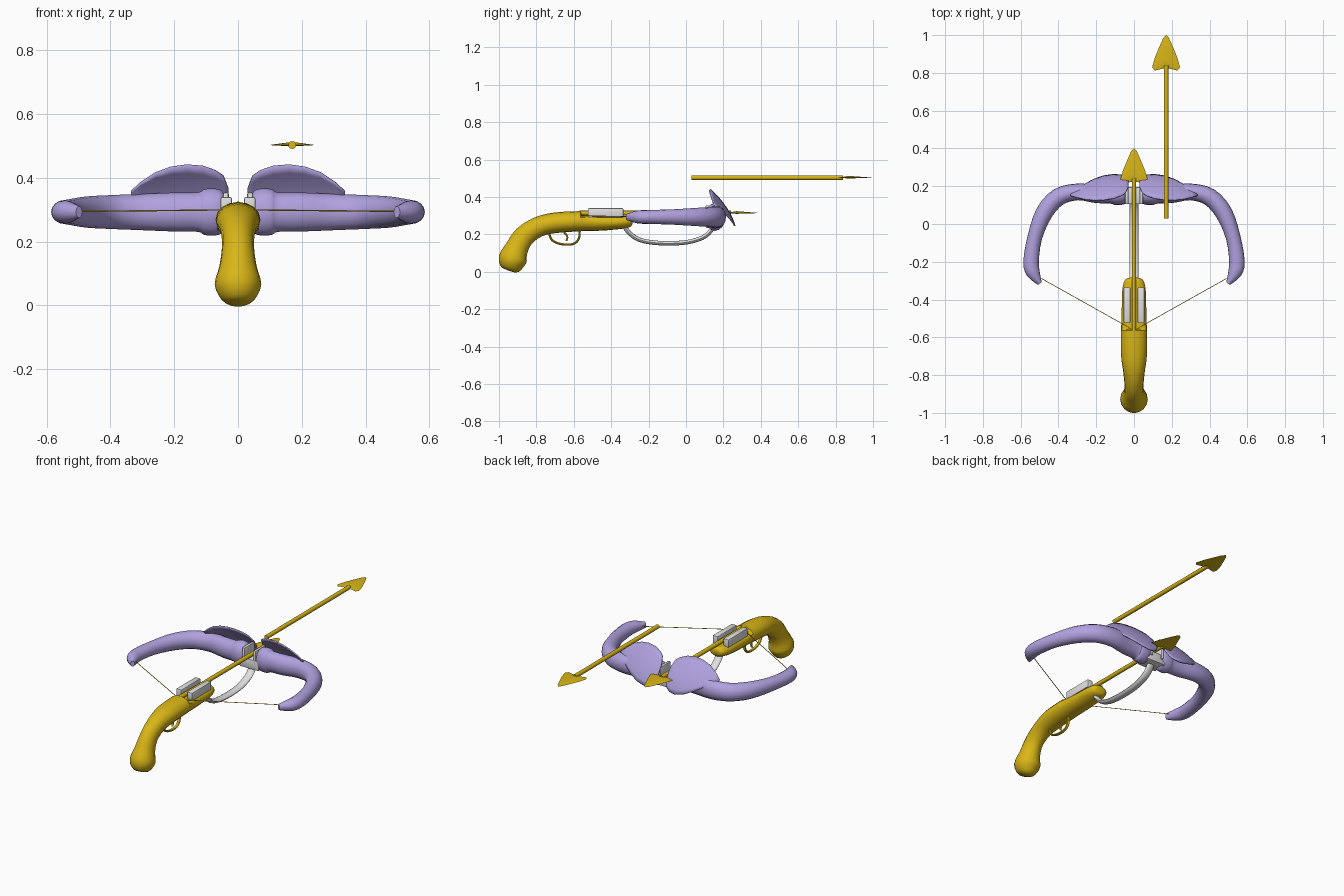
import bpy, bmesh, math
from mathutils import Vector

old = bpy.data.objects.get("Cube")
if old:
    bpy.data.objects.remove(old, do_unlink=True)


def material(name, rgb):
    m = bpy.data.materials.new(name)
    m.use_nodes = True
    m.diffuse_color = (*rgb, 1)
    m.node_tree.nodes["Principled BSDF"].inputs["Base Color"].default_value = (*rgb, 1)
    return m


GOLD = material("gold", (0.70, 0.47, 0.008))
LILAC = material("lilac", (0.44, 0.36, 0.74))
METAL = material("pale grey", (0.75, 0.75, 0.75))
X, Z = Vector((1, 0, 0)), Vector((0, 0, 1))


def finish(name, bm, mat, smooth=True):
    bmesh.ops.recalc_face_normals(bm, faces=bm.faces)
    me = bpy.data.meshes.new(name)
    bm.to_mesh(me)
    bm.free()
    me.materials.append(mat)
    ob = bpy.data.objects.new(name, me)
    bpy.context.collection.objects.link(ob)
    if smooth:
        bpy.ops.object.select_all(action="DESELECT")
        ob.select_set(True)
        bpy.context.view_layer.objects.active = ob
        bpy.ops.object.shade_smooth_by_angle(angle=math.radians(40))
    return ob


def refine(rows, steps):
    """Catmull-Rom interpolation of station rows."""
    out = []
    for i in range(len(rows) - 1):
        a, b, c, d = (rows[min(max(i + k, 0), len(rows) - 1)] for k in (-1, 0, 1, 2))
        for s in range(steps):
            t = s / steps
            out.append([0.5 * (2 * q + (r - p) * t + (2 * p - 5 * q + 4 * r - w) * t * t
                               + (3 * q - p - 3 * r + w) * t ** 3)
                        for p, q, r, w in zip(a, b, c, d)])
    return out + [list(rows[-1])]


def sweep(name, rows, side, mat, steps=3, sides=16, shape=None):
    """Elliptical tube; each row is x, y, z, radius along side, radius across."""
    rows = refine(rows, steps)
    pts = [Vector(r[:3]) for r in rows]
    bm = bmesh.new()
    rings = []
    for i, r in enumerate(rows):
        tangent = pts[min(i + 1, len(pts) - 1)] - pts[max(i - 1, 0)]
        across = tangent.cross(side).normalized()
        ring = []
        for k in range(sides):
            a = math.tau * k / sides
            co = pts[i] + side * (r[3] * math.cos(a)) + across * (r[4] * math.sin(a))
            ring.append(bm.verts.new(shape(co) if shape else co))
        rings.append(ring)
    for lo, hi in zip(rings, rings[1:]):
        for k in range(sides):
            n = (k + 1) % sides
            bm.faces.new((lo[k], lo[n], hi[n], hi[k]))
    bm.faces.new(rings[0])
    bm.faces.new(rings[-1])
    return finish(name, bm, mat)


def box(name, center, size, mat, bevel=0.006):
    bm = bmesh.new()
    bmesh.ops.create_cube(bm, size=1)
    for v in bm.verts:
        v.co = Vector([c + p * s for c, p, s in zip(center, v.co, size)])
    bmesh.ops.bevel(bm, geom=bm.edges[:], offset=bevel, segments=2, affect="EDGES", profile=0.5)
    return finish(name, bm, mat)


# Curved pistol grip with a flat ledge in front of the hump
def ledge(co):
    if co.y > -0.56:
        co.z = min(co.z, 0.298)
    return co


grip = [(-0.935, 0.002, 0.02, 0.02), (-0.932, 0.016, 0.05, 0.052), (-0.927, 0.065, 0.073, 0.076),
        (-0.905, 0.125, 0.058, 0.062), (-0.865, 0.19, 0.05, 0.057), (-0.79, 0.24, 0.056, 0.054),
        (-0.7, 0.262, 0.068, 0.055), (-0.575, 0.27, 0.07, 0.054), (-0.55, 0.27, 0.068, 0.053),
        (-0.45, 0.265, 0.065, 0.045), (-0.35, 0.267, 0.062, 0.038), (-0.3, 0.27, 0.05, 0.031),
        (-0.285, 0.27, 0.03, 0.015)]
sweep("grip", [(0, *g) for g in grip], X, GOLD, shape=ledge)

# Trigger and its guard
guard = [(-0.735, 0.215), (-0.715, 0.168), (-0.66, 0.147), (-0.6, 0.15), (-0.572, 0.18), (-0.57, 0.225)]
sweep("trigger_guard", [(0, *p, 0.01, 0.006) for p in guard], X, GOLD, 4, 8)
trigger = [(-0.66, 0.22), (-0.635, 0.19), (-0.64, 0.165)]
sweep("trigger", [(0, *p, 0.007, 0.005) for p in trigger], X, GOLD, 4, 8)

# Curved metal strap joining grip and bow
strap = [(-0.34, 0.265), (-0.31, 0.215), (-0.25, 0.172), (-0.15, 0.154), (-0.02, 0.155),
         (0.07, 0.175), (0.12, 0.205), (0.16, 0.26)]
sweep("strap", [(0, *p, 0.024, 0.012) for p in strap], X, METAL, 4, 12)

# Metal mount between the arms
box("bow_mount", (0, 0.15, 0.265), (0.13, 0.09, 0.06), METAL)

arm = [(0.04, 0.155, 0.045, 0.04), (0.052, 0.155, 0.068, 0.05), (0.08, 0.155, 0.074, 0.055),
       (0.108, 0.155, 0.071, 0.053), (0.125, 0.155, 0.062, 0.047), (0.2, 0.158, 0.061, 0.047),
       (0.3, 0.17, 0.057, 0.044), (0.4, 0.143, 0.053, 0.047), (0.475, 0.06, 0.049, 0.046),
       (0.525, -0.07, 0.041, 0.039), (0.545, -0.2, 0.037, 0.041), (0.533, -0.26, 0.034, 0.036),
       (0.498, -0.315, 0.018, 0.012)]
fan = [(0.03, 0.3, 0.365), (0.045, 0.268, 0.405), (0.07, 0.25, 0.422), (0.11, 0.245, 0.436),
       (0.16, 0.257, 0.44), (0.21, 0.28, 0.433), (0.26, 0.307, 0.415), (0.305, 0.332, 0.385),
       (0.335, 0.348, 0.357)]


def wing(name, s):
    """Cupped fan plate leaning back over the arm."""
    bm = bmesh.new()
    n = 8
    cols = []
    for x, low, high in fan:
        col = []
        for k in range(n + 1):
            z = low + (high - low) * k / n
            d = z - 0.25
            y = 0.26 - 0.3 * d - 2 * d * d - (x - 0.1) ** 2
            col.append(bm.verts.new((s * x, y, z)))
        cols.append(col)
    for a, b in zip(cols, cols[1:]):
        for k in range(n):
            bm.faces.new((a[k], b[k], b[k + 1], a[k + 1]))
    ob = finish(name, bm, LILAC)
    solid = ob.modifiers.new("thickness", "SOLIDIFY")
    solid.thickness = 0.007
    solid.offset = 0


# Mirrored bow parts
for side, s in (("left", 1), ("right", -1)):
    sweep(side + "_bow_arm", [(s * x, y, 0.293, rz, rw) for x, y, rz, rw in arm], Z, LILAC)
    wing(side + "_wing", s)
    sweep(side + "_string", [(s * 0.505, -0.28, 0.295, 0.002, 0.002),
                             (0, -0.563, 0.3, 0.002, 0.002)], Z, GOLD, 1, 6)
    box(side + "_rail_block", (s * 0.037, -0.43, 0.315), (0.036, 0.19, 0.05), METAL)
    box(side + "_mount_cheek", (s * 0.038, 0.155, 0.31), (0.018, 0.1, 0.09), METAL)


# Arrows: round shaft with a flat leaf-shaped head
def arrow(name, x, tail, z):
    sweep(name + "_shaft", [(x, tail + d, z, 0.0125, 0.0125) for d in (0, 0.81)], Z, GOLD, 1, 10)
    half = [(0.015, 0.955), (0.035, 0.91), (0.058, 0.855), (0.074, 0.8), (0.06, 0.782), (0.03, 0.79)]
    outline = [(0, 0.97)] + half + [(0, 0.795)] + [(-a, b) for a, b in reversed(half)]
    bm = bmesh.new()
    rim = [bm.verts.new((x + a, tail + b, z)) for a, b in outline]
    for dz in (0.01, -0.004):
        ridge = bm.verts.new((x, tail + 0.84, z + dz))
        for i, v in enumerate(rim):
            bm.faces.new((v, rim[(i + 1) % len(rim)], ridge))
    finish(name + "_head", bm, GOLD)


arrow("loaded_arrow", 0, -0.57, 0.314)
arrow("spare_arrow", 0.17, 0.03, 0.503)
